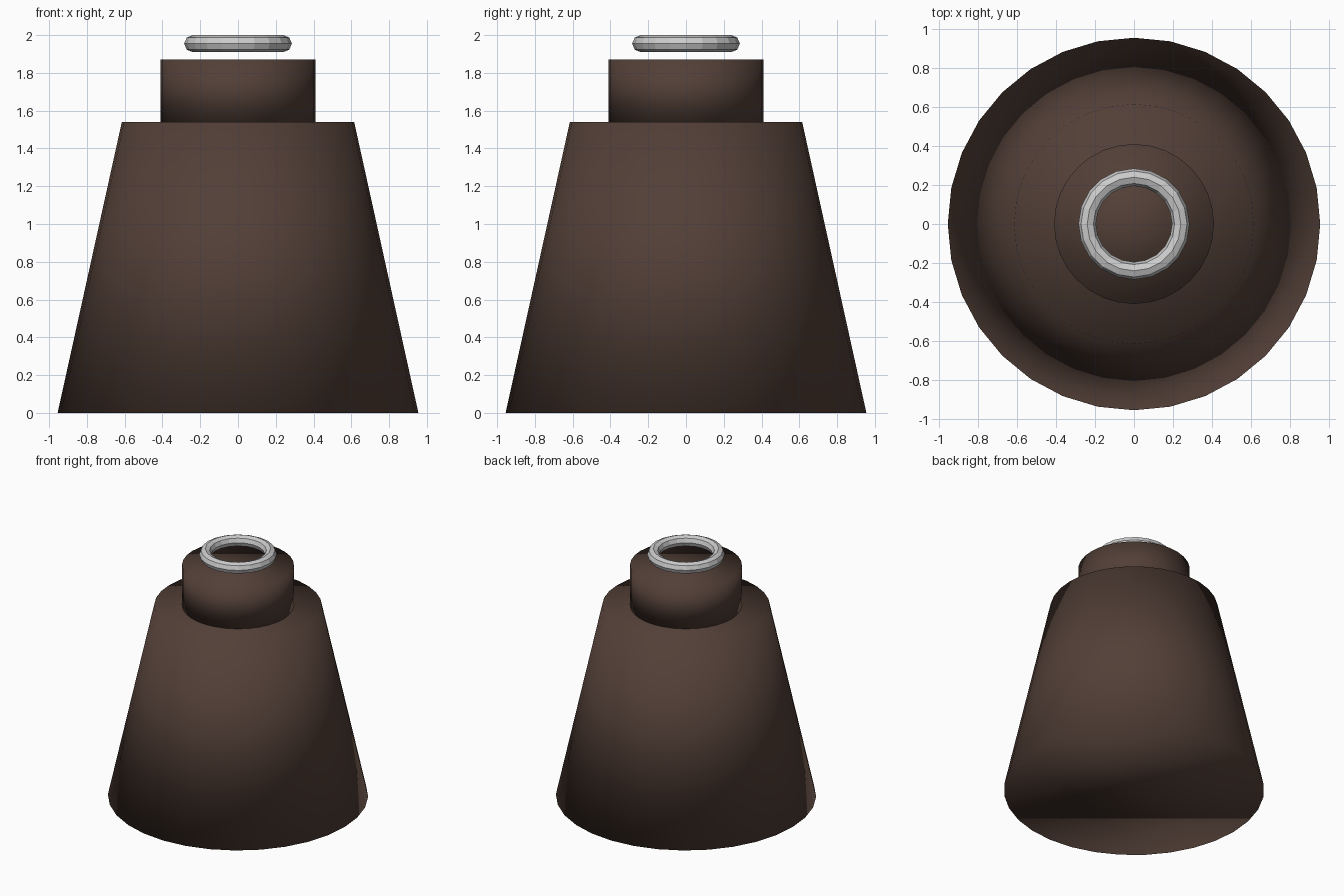
import bpy
import bmesh
import math

cube = bpy.data.objects.get("Cube")
if cube:
    bpy.data.objects.remove(cube, do_unlink=True)


def make_material(name, colour):
    mat = bpy.data.materials.new(name)
    mat.use_nodes = True
    mat.diffuse_color = (*colour, 1)
    mat.node_tree.nodes["Principled BSDF"].inputs["Base Color"].default_value = (*colour, 1)
    return mat


brown = make_material("dark brown", (0.085, 0.05, 0.038))
silver = make_material("silver", (0.6, 0.6, 0.6))


def add_tapered_drum(name, bottom_radius, top_radius, z_low, z_high, mat):
    """Capped round drum, smooth right over its rims."""
    bm = bmesh.new()
    bmesh.ops.create_cone(bm, cap_ends=True, segments=32, radius1=bottom_radius,
                          radius2=top_radius, depth=z_high - z_low)
    bmesh.ops.translate(bm, verts=bm.verts, vec=(0, 0, (z_low + z_high) / 2))
    for face in bm.faces:
        face.smooth = True
    mesh = bpy.data.meshes.new(name)
    bm.to_mesh(mesh)
    bm.free()
    mesh.materials.append(mat)
    obj = bpy.data.objects.new(name, mesh)
    bpy.context.collection.objects.link(obj)
    return obj


# Flared body and the narrow neck on top of it
add_tapered_drum("body", 0.955, 0.615, 0, 1.54, brown)
add_tapered_drum("neck", 0.41, 0.41, 1.54, 1.87, brown)

# Faceted metal ring floating above the neck
bpy.ops.mesh.primitive_torus_add(major_segments=20, minor_segments=8,
                                 major_radius=0.24, minor_radius=0.045,
                                 location=(0, 0, 1.955))
ring = bpy.context.object
ring.name = "top_ring"
ring.data.materials.append(silver)
bpy.ops.object.shade_flat()
